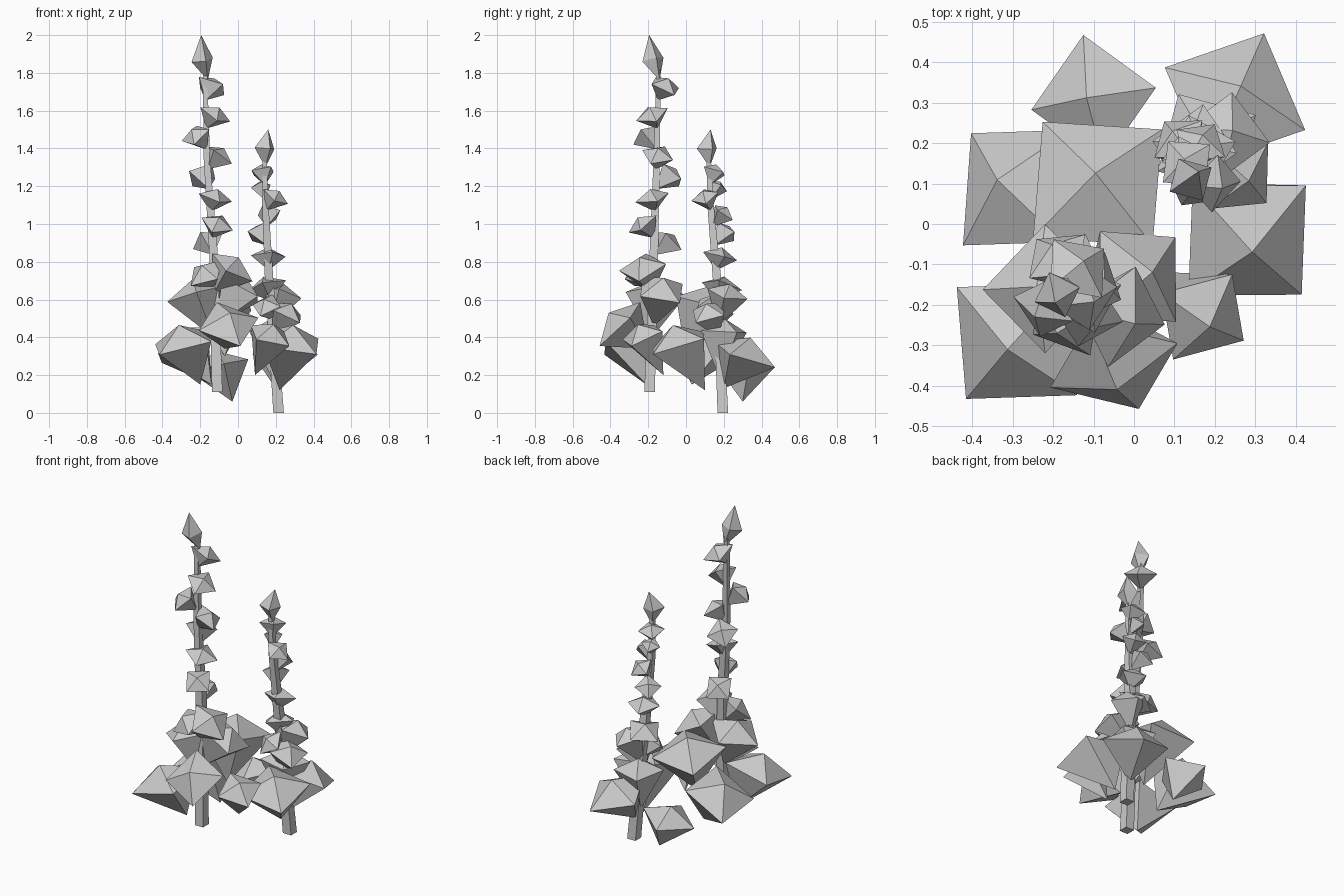
import bpy, bmesh, math
from mathutils import Vector

if "Cube" in bpy.data.objects:
    bpy.data.objects.remove(bpy.data.objects["Cube"])


def make_object(name, bm):
    bmesh.ops.recalc_face_normals(bm, faces=bm.faces)
    mesh = bpy.data.meshes.new(name)
    bm.to_mesh(mesh)
    bm.free()
    ob = bpy.data.objects.new(name, mesh)
    bpy.context.collection.objects.link(ob)
    return ob


def bipyramid(bm, tip, centre, peak, normal, radius, spin):
    """Four-sided ring around centre, closed by a deep tip and a shallow peak."""
    n = normal.normalized()
    a = math.radians(spin)
    u = Vector((math.cos(a), math.sin(a), 0))
    u = (u - n * u.dot(n)).normalized()
    v = n.cross(u)
    ring = [bm.verts.new(centre + d * radius) for d in (u, v, -u, -v)]
    ends = [bm.verts.new(tip), bm.verts.new(peak)]
    for i in range(4):
        for end in ends:
            bm.faces.new((ring[i], ring[(i + 1) % 4], end))


def stem(name, points, radius):
    """Square, slightly bent and tapering tube."""
    bm = bmesh.new()
    rings = []
    for k, p in enumerate(points):
        r = radius * (1 - 0.2 * k)
        rings.append([bm.verts.new(Vector(p) + Vector((sx * r, sy * r, 0)))
                      for sx, sy in ((-1, -1), (1, -1), (1, 1), (-1, 1))])
    for lo, hi in zip(rings, rings[1:]):
        for i in range(4):
            j = (i + 1) % 4
            bm.faces.new((lo[i], lo[j], hi[j], hi[i]))
    bm.faces.new(rings[0])
    bm.faces.new(rings[-1])
    return make_object(name, bm)


def stem_at(points, z):
    for a, b in zip(points, points[1:]):
        if z <= b[2]:
            break
    return Vector(a).lerp(Vector(b), (z - a[2]) / (b[2] - a[2]))


def blossoms(name, points, flowers):
    """Small blooms that open up and out from the stem."""
    for k, (x, y, z, r) in enumerate(flowers):
        bm = bmesh.new()
        c = Vector((x, y, z))
        tip = stem_at(points, z - 0.075)
        n = ((c - tip).normalized() + Vector((0, 0, 0.1))).normalized()
        bipyramid(bm, tip, c, c + n * r * 0.5, n, r, 40 + 67 * k)
        make_object(f"{name}_{k + 1}", bm)


def bud(name, base, centre, top, r, spin):
    bm = bmesh.new()
    base, centre, top = map(Vector, (base, centre, top))
    bipyramid(bm, base, centre, top, top - base, r, spin)
    make_object(name, bm)


# Stems
tall = [(-0.11, -0.193, 0.11), (-0.13, -0.17, 0.85), (-0.165, -0.155, 1.35), (-0.175, -0.145, 1.82)]
short = [(0.215, 0.195, 0), (0.165, 0.165, 0.7), (0.145, 0.13, 1.1), (0.14, 0.12, 1.36)]
stem("tall_stem", tall, 0.028)
stem("short_stem", short, 0.028)

# Flower spikes: x, y, z, radius
blossoms("tall_blossom", tall, [
    (-0.14, -0.11, 1.73, 0.095), (-0.12, -0.18, 1.58, 0.09),
    (-0.225, -0.21, 1.47, 0.085), (-0.10, -0.15, 1.365, 0.09),
    (-0.19, -0.08, 1.26, 0.09), (-0.12, -0.18, 1.14, 0.095),
    (-0.11, -0.23, 1.0, 0.09), (-0.16, -0.09, 0.91, 0.09),
    (-0.17, -0.24, 0.74, 0.11)])
blossoms("short_blossom", short, [
    (0.13, 0.15, 1.28, 0.075), (0.12, 0.17, 1.20, 0.055),
    (0.20, 0.10, 1.145, 0.075), (0.165, 0.20, 1.06, 0.07),
    (0.11, 0.21, 0.96, 0.075), (0.16, 0.18, 0.83, 0.095),
    (0.15, 0.19, 0.67, 0.11), (0.15, 0.10, 0.57, 0.085)])
bud("tall_bud", (-0.16, -0.14, 1.76), (-0.19, -0.175, 1.87), (-0.195, -0.195, 2.0), 0.06, 20)
bud("short_bud", (0.145, 0.125, 1.3), (0.14, 0.11, 1.4), (0.16, 0.13, 1.5), 0.06, 30)

# Leaves: ring centre, lower tip, radius, spin, upward bias
leaves = [
    ((-0.29, -0.29, 0.37), (-0.20, -0.21, 0.15), 0.20, 228, 0.6),
    ((-0.05, -0.35, 0.47), (-0.07, -0.20, 0.34), 0.17, 30, 0.1),
    ((0.17, -0.23, 0.41), (0.09, -0.12, 0.20), 0.13, 60, 0.2),
    ((0.28, -0.04, 0.37), (0.22, 0.10, 0.12), 0.20, 45, 0.7),
    ((0.25, 0.31, 0.31), (0.20, 0.20, 0.13), 0.19, 66, 0.6),
    ((-0.10, 0.31, 0.25), (-0.03, 0.30, 0.06), 0.16, 100, 0.6),
    ((-0.29, 0.09, 0.36), (-0.14, 0.03, 0.15), 0.20, 137, 0.2),
    ((-0.09, 0.10, 0.57), (-0.07, 0.00, 0.30), 0.21, 130, 0.4),
    ((-0.22, -0.16, 0.63), (-0.13, -0.18, 0.40), 0.16, 180, 0.4),
    ((-0.03, -0.23, 0.77), (-0.13, -0.18, 0.63), 0.13, 80, 0.1),
    ((0.01, -0.13, 0.65), (-0.12, -0.17, 0.46), 0.15, 40, 0.2),
    ((0.26, 0.12, 0.53), (0.17, 0.17, 0.40), 0.11, 45, 0.3),
    ((0.23, 0.22, 0.63), (0.17, 0.17, 0.46), 0.11, 80, 0.3),
    ((0.18, 0.20, 0.43), (0.18, 0.18, 0.18), 0.14, 30, 0.6)]
for k, (c, tip, r, spin, bias) in enumerate(leaves):
    c, tip = Vector(c), Vector(tip)
    n = ((c - tip).normalized() + Vector((0, 0, bias))).normalized()
    bm = bmesh.new()
    bipyramid(bm, tip, c, c + n * r * 0.5, n, r, spin)
    make_object(f"leaf_{k + 1}", bm)
